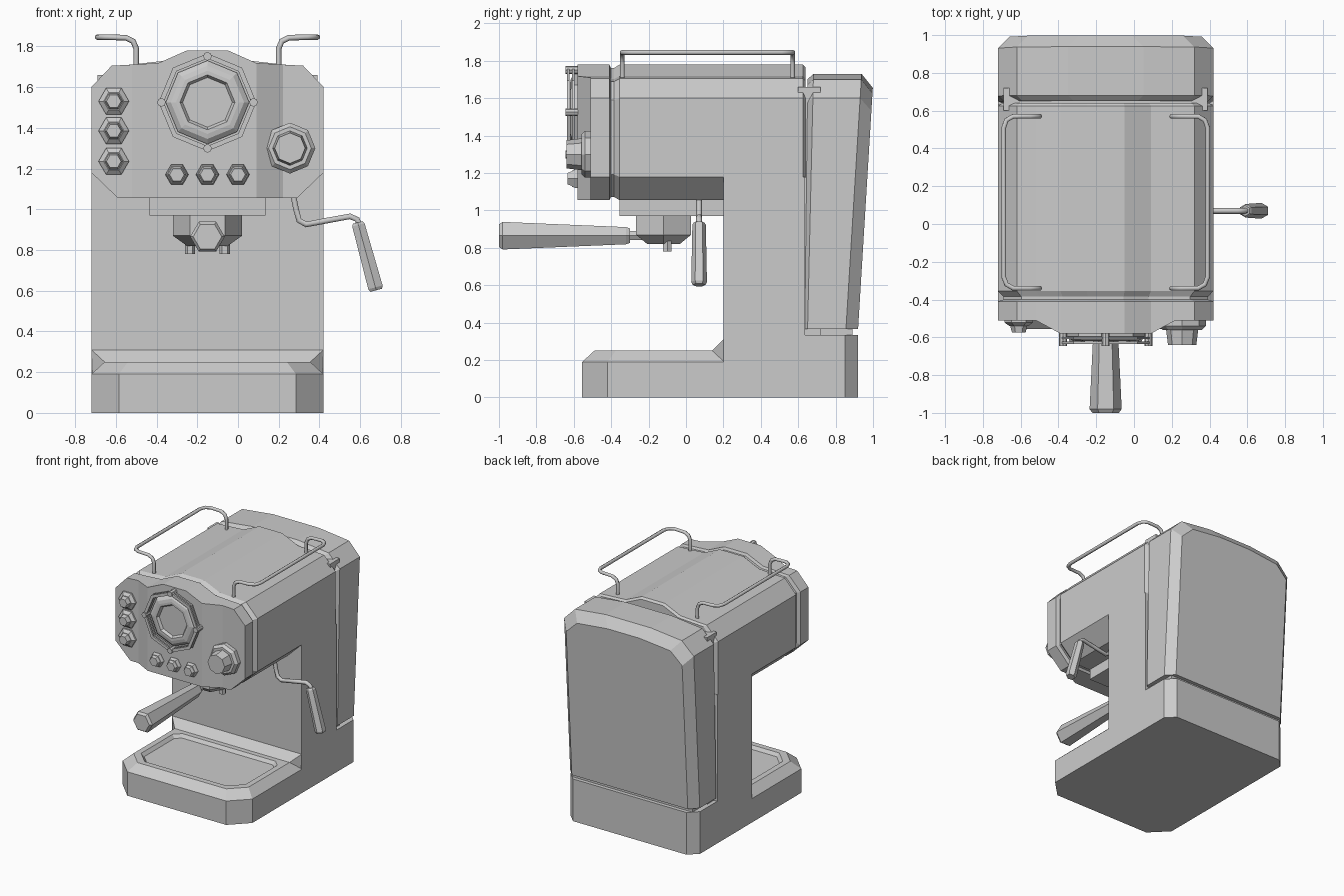
import bpy, bmesh
from math import cos, sin, tau
from mathutils import Vector

if "Cube" in bpy.data.objects:
    bpy.data.objects.remove(bpy.data.objects["Cube"])

CX = -0.15   # body centre line
HW = 0.57    # body half width


def loft(name, rings, strips=False, closed=False):
    """Skin a list of equal point rings; ends capped (n-gon or matched strips)."""
    bm = bmesh.new()
    vs = [[bm.verts.new(p) for p in r] for r in rings]
    n = len(vs[0])
    pairs = list(zip(vs, vs[1:])) + ([(vs[-1], vs[0])] if closed else [])
    for a, b in pairs:
        for i in range(n):
            j = (i + 1) % n
            bm.faces.new((a[i], a[j], b[j], b[i]))
    if not closed:
        for r in (vs[0], vs[-1]):
            if strips:
                for i in range(n // 2 - 1):
                    bm.faces.new((r[i], r[i + 1], r[n - 2 - i], r[n - 1 - i]))
            else:
                bm.faces.new(r)
    bmesh.ops.recalc_face_normals(bm, faces=bm.faces)
    me = bpy.data.meshes.new(name)
    bm.to_mesh(me)
    bm.free()
    ob = bpy.data.objects.new(name, me)
    bpy.context.collection.objects.link(ob)
    return ob


def lathe(name, c, axis, prof, sides, closed=False):
    """Turned part: prof = (radius, distance along axis)."""
    q = Vector(axis).to_track_quat('Z', 'Y')
    rings = [[Vector(c) + q @ Vector((r * cos(tau * i / sides), r * sin(tau * i / sides), h))
              for i in range(sides)] for r, h in prof]
    return loft(name, rings, closed=closed)


def box(name, hx, y0, y1, z0, z1):
    return loft(name, [[(CX - hx, y0, z), (CX + hx, y0, z), (CX + hx, y1, z), (CX - hx, y1, z)]
                       for z in (z0, z1)])


def plan(z, hx, y0, y1, cf, cb):
    """Rectangle with cut corners (cf front, cb back) at height z."""
    half = [(hx - cf, y0), (hx, y0 + cf), (hx, y1 - cb), (hx - cb, y1)]
    return [(CX + x, y, z) for x, y in half] + [(CX - x, y, z) for x, y in half[::-1]]


def tube(name, pts, r):
    cu = bpy.data.curves.new(name, 'CURVE')
    cu.dimensions = '3D'
    cu.bevel_depth = r
    cu.bevel_resolution = 1
    cu.use_fill_caps = True
    sp = cu.splines.new('POLY')
    sp.points.add(len(pts) - 1)
    for p, co in zip(sp.points, pts):
        p.co = (*co, 1)
    ob = bpy.data.objects.new(name, cu)
    bpy.context.collection.objects.link(ob)


FRONT = (0, -1, 0)

# Base, drip tray, ramp to the column
loft("base", [plan(z, HW, -.555, .92, .135, .07) for z in (0, .19)])
loft("drip_tray", [plan(.19, HW, -.555, .20, .135, .001),
                   plan(.25, .505, -.49, .20, .115, .001),
                   plan(.25, .46, -.445, .10, .10, .05),
                   plan(.225, .44, -.425, .08, .09, .04)])
loft("tray_ramp", [[(CX - .505, .14, .25), (CX - HW, .20, .31), (CX - HW, .205, .19)],
                   [(CX + .505, .14, .25), (CX + HW, .20, .31), (CX + HW, .205, .19)]])
box("column", HW, .20, .635, .19, 1.18)
loft("rear_block", [plan(z, HW, .63, .92, 0.001, .07) for z in (.19, .335)])

# Head with front panel: one humped section, grooved behind the panel
TOP = [(.57, 1.60), (.47, 1.705), (.37, 1.71), (.24, 1.718), (.10, 1.78)]
LOW = [(.57, 1.18), (.44, 1.055), (.37, 1.055), (.24, 1.055), (.10, 1.055)]


def section(yf, s=1.0):
    top = [(-x, z) for x, z in TOP] + TOP[::-1]
    low = LOW + [(-x, z) for x, z in LOW[::-1]]
    return [(CX + x * s, yf(abs(x)), 1.4 + (z - 1.4) * s) for x, z in top + low]


head = [section(lambda x: -.51 if x > .3 else -.58)]
for y, s in ((-.41, 1), (-.40, .95), (-.385, .95), (-.355, 1), (.625, 1), (.64, .96)):
    head.append(section(lambda x, y=y: y, s))
loft("head", head, strips=True)

# Water tank with sloped back, and the recessed core joining it
TANK = [(.57, .365), (.57, 1.60), (.47, 1.70), (.2, 1.73)]


def tank_ring(y_low, y_high, dx, sz):
    half = [(x - dx, y_low + (y_high - y_low) * (z - .365) / 1.3, .365 + (z - .365) * sz)
            for x, z in TANK]
    return [(CX + x, y, z) for x, y, z in half] + [(CX - x, y, z) for x, y, z in half[::-1]]


loft("water_tank", [tank_ring(.635, .65, .03, .98), tank_ring(.65, .68, 0, 1),
                    tank_ring(.855, .935, 0, 1), tank_ring(.92, .995, .06, .945)])
box("tank_core", .54, .60, .72, .32, 1.66)
box("tank_seat", .53, .64, .89, .32, .38)

# Brew group with spouts and handle
box("group_plate", .285, -.355, .20, .97, 1.056)
lathe("brew_group", (CX, -.12, 0), (0, 0, 1), [(.10, .82), (.17, .87), (.17, .975)], 6)
for s in (-1, 1):
    lathe("spout", (CX + s * .085, -.10, 0), (0, 0, 1), [(.025, .78), (.025, .88)], 6)
lathe("filter_handle", (CX, 0, .865), FRONT,
      [(.028, .2), (.028, .30), (.045, .30), (.053, .32), (.085, .98), (.07, 1.0)], 6)

# Pressure gauge with octagonal guard rings and screws
GZ = 1.525
lathe("gauge", (CX, 0, GZ), FRONT,
      [(.205, .57), (.205, .595), (.18, .615), (.155, .62), (.135, .62), (.122, .60)], 8)
for h in (.597, .622):
    lathe("gauge_guard", (CX, 0, GZ), FRONT,
          [(.215, h), (.24, h), (.24, h + .013), (.215, h + .013)], 8, closed=True)
for dx, dz in ((1, 0), (-1, 0), (0, 1), (0, -1)):
    lathe("gauge_screw", (CX + dx * .226, 0, GZ + dz * .226), FRONT, [(.021, .50), (.021, .645)], 8)

# Push buttons and control knob
for x, z, y, r in [(-.61, z, .51, .075) for z in (1.53, 1.385, 1.235)] + \
                  [(x, 1.17, .58, .057) for x in (-.30, -.15, 0)]:
    lathe("button", (x, -y, z), FRONT,
          [(r, -.01), (r, .012), (.05, .03), (.045, .03), (.036, .065 if r > .06 else .053)], 6)
lathe("knob", (.255, -.51, 1.30), FRONT,
      [(.125, -.01), (.125, .03), (.105, .05), (.085, .05), (.075, .13)], 8)

# Steam wand and grip
tube("steam_wand", [(.265, .07, 1.10), (.285, .07, 1.0), (.30, .07, .945), (.335, .07, .925),
                    (.44, .07, .945), (.55, .07, .965), (.585, .07, .95), (.605, .07, .90)], .016)
lathe("wand_grip", (.588, .07, .935), (.09, 0, -.33),
      [(.028, 0), (.036, .012), (.042, .33), (.034, .345)], 6)

# Cup rails, one each side
for s in (-1, 1):
    end = [(.35, 1.68, 0), (.35, 1.79, 0), (.365, 1.825, 0), (.40, 1.842, 0),
           (.49, 1.845, 0), (.525, 1.845, .02), (.54, 1.845, .06)]
    pts = [(CX + s * x, -.34 + d, z) for x, z, d in end]
    pts += [(CX + s * x, .57 - d, z) for x, z, d in end[::-1]]
    tube("cup_rail", pts, .014)
